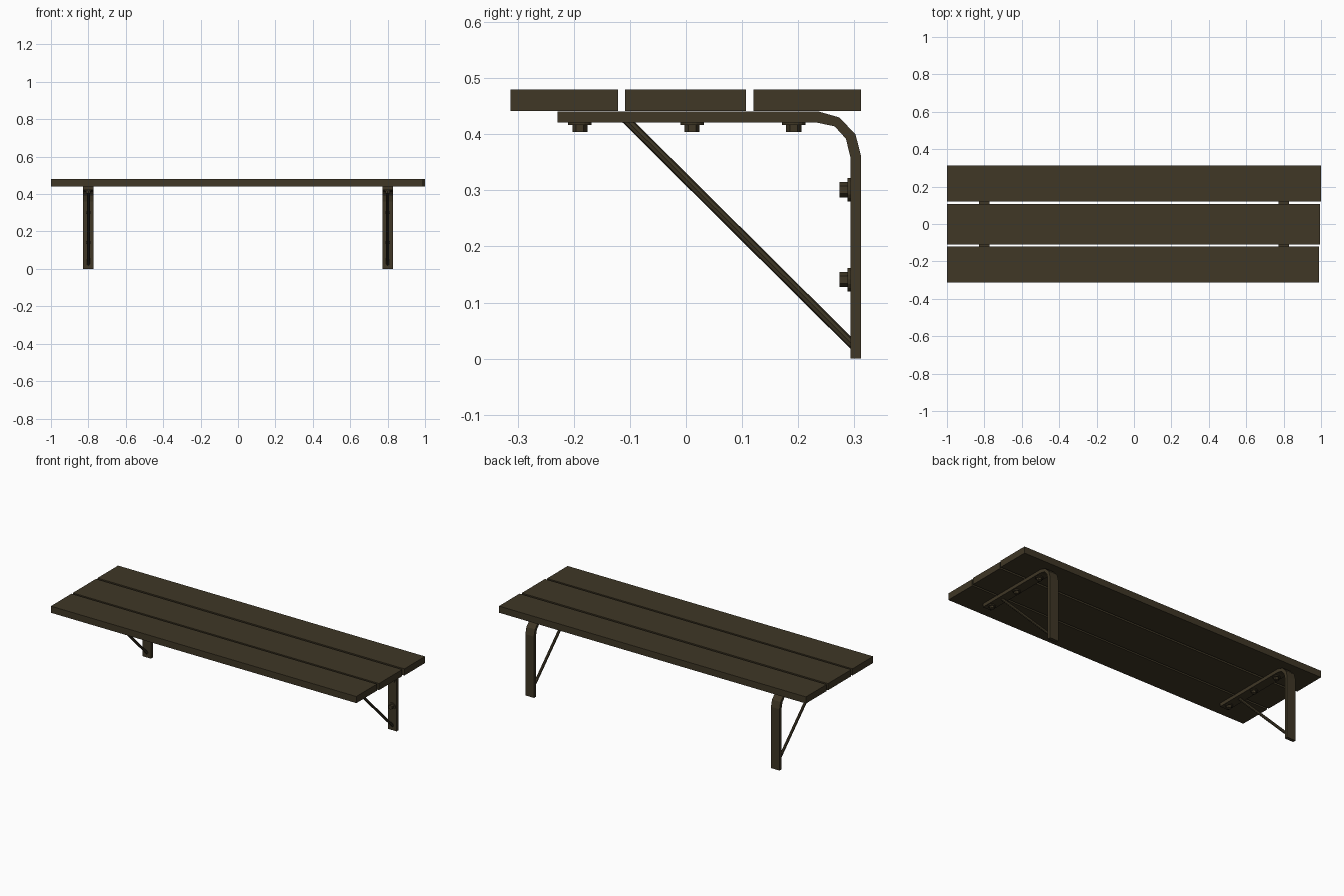
import bpy, bmesh, math
from mathutils import Vector

if "Cube" in bpy.data.objects:
    bpy.data.objects.remove(bpy.data.objects["Cube"])

brown = bpy.data.materials.new("dark brown")
brown.diffuse_color = (0.05, 0.038, 0.019, 1)
brown.use_nodes = True
brown.node_tree.nodes["Principled BSDF"].inputs["Base Color"].default_value = brown.diffuse_color


def finish(name, bm):
    bmesh.ops.recalc_face_normals(bm, faces=bm.faces)
    me = bpy.data.meshes.new(name)
    bm.to_mesh(me)
    bm.free()
    me.materials.append(brown)
    ob = bpy.data.objects.new(name, me)
    bpy.context.collection.objects.link(ob)
    return ob


def box(name, lo, hi):
    bm = bmesh.new()
    bmesh.ops.create_cube(bm, size=1)
    for v in bm.verts:
        v.co = [l + (c + 0.5) * (h - l) for c, l, h in zip(v.co, lo, hi)]
    return finish(name, bm)


def rod(name, a, b, radius, sides):
    a, b = Vector(a), Vector(b)
    bm = bmesh.new()
    bmesh.ops.create_cone(bm, cap_ends=True, segments=sides, radius1=radius,
                          radius2=radius, depth=(b - a).length)
    ob = finish(name, bm)
    ob.rotation_mode = 'QUATERNION'
    ob.rotation_quaternion = (b - a).to_track_quat('Z', 'Y')
    ob.location = (a + b) / 2
    return ob


# seat planks, slightly uneven in length
box("front_plank", (-1.0, -0.313, 0.441), (0.99, -0.121, 0.48))
box("middle_plank", (-1.0, -0.109, 0.441), (0.995, 0.107, 0.48))
box("back_plank", (-1.0, 0.12, 0.441), (1.0, 0.312, 0.48))

# bent flat-bar bracket profile (y, z)
outer = [(-0.229, 0.4405), (0.236, 0.4405), (0.273, 0.43), (0.302, 0.4),
         (0.312, 0.361), (0.312, 0)]
inner = [(0.293, 0), (0.293, 0.359), (0.285, 0.392), (0.265, 0.414),
         (0.232, 0.421), (-0.229, 0.421)]

for side, cx in (("left", -0.8), ("right", 0.8)):
    bm = bmesh.new()
    face = bm.faces.new([bm.verts.new((cx - 0.028, y, z)) for y, z in outer + inner])
    ext = bmesh.ops.extrude_face_region(bm, geom=[face])
    bmesh.ops.translate(bm, vec=(0.056, 0, 0),
                        verts=[g for g in ext["geom"] if isinstance(g, bmesh.types.BMVert)])
    finish(side + "_bracket", bm)

    # diagonal brace
    rod(side + "_brace", (cx, -0.112, 0.431), (cx, 0.3, 0.022), 0.008, 8)

    # bolts under the seat
    for y in (-0.189, 0.011, 0.192):
        rod(side + "_seat_washer", (cx, y, 0.422), (cx, y, 0.4165), 0.021, 16)
        rod(side + "_seat_bolt", (cx, y, 0.418), (cx, y, 0.404), 0.0135, 6)
    # bolts through the upright
    for z in (0.301, 0.141):
        rod(side + "_wall_washer", (cx, 0.294, z), (cx, 0.2875, z), 0.021, 16)
        rod(side + "_wall_bolt", (cx, 0.289, z), (cx, 0.274, z), 0.0135, 6)
